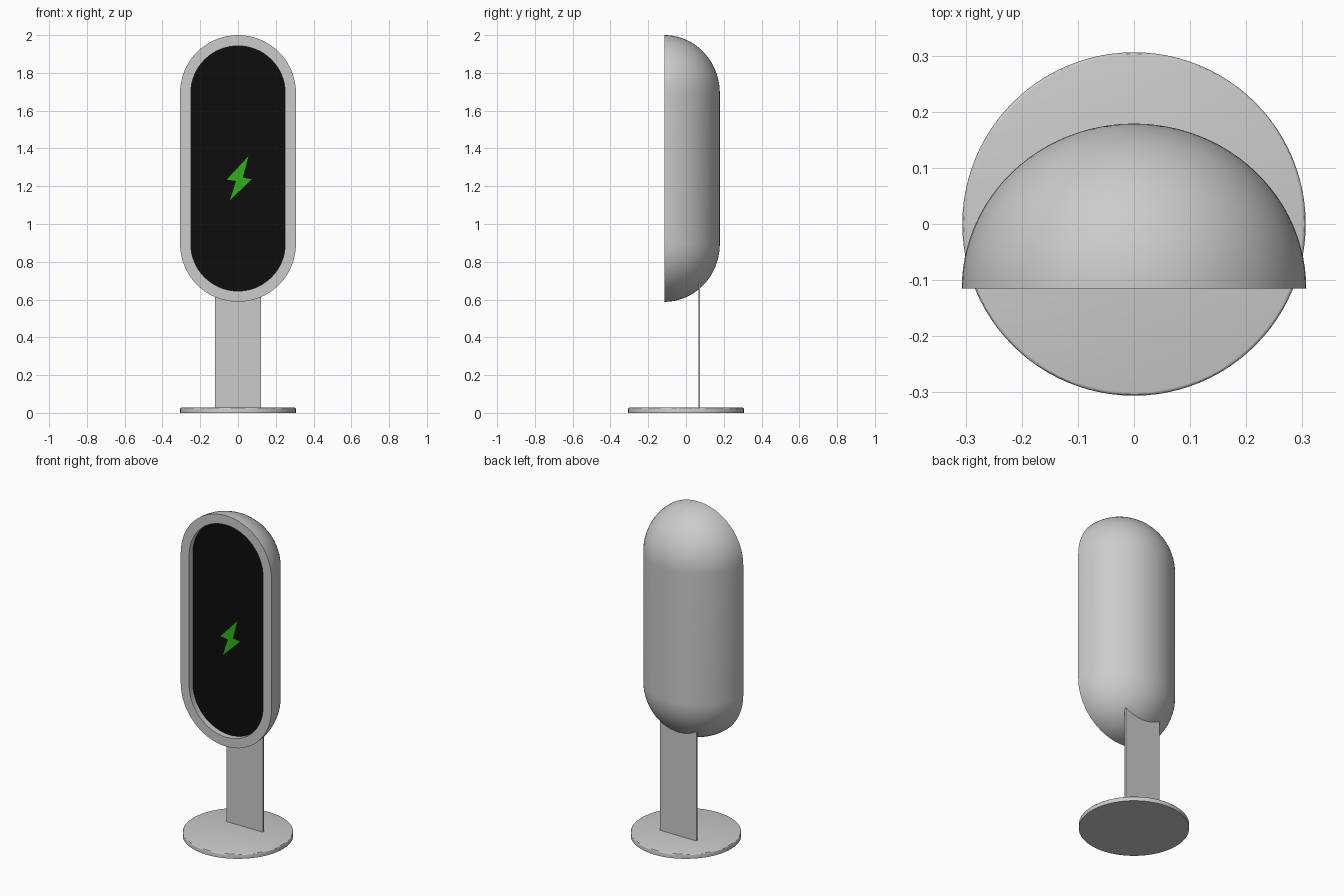
import bpy, bmesh
from math import sin, cos, pi

cube = bpy.data.objects.get("Cube")
if cube:
    bpy.data.objects.remove(cube)

CAP_LOW, CAP_HIGH = 0.895, 1.693   # centres of the rounded ends
FRONT, RECESS = -0.115, -0.08      # rim plane and screen plane
RADIUS, INNER, DEPTH = 0.307, 0.25, 0.294


def material(name, color):
    mat = bpy.data.materials.new(name)
    mat.use_nodes = True
    mat.diffuse_color = color
    mat.node_tree.nodes["Principled BSDF"].inputs["Base Color"].default_value = color
    return mat


def finish(name, bm, mat=None, smooth=False):
    bmesh.ops.remove_doubles(bm, verts=bm.verts, dist=1e-5)
    bmesh.ops.recalc_face_normals(bm, faces=bm.faces)
    mesh = bpy.data.meshes.new(name)
    bm.to_mesh(mesh)
    bm.free()
    obj = bpy.data.objects.new(name, mesh)
    bpy.context.collection.objects.link(obj)
    if mat:
        mesh.materials.append(mat)
    if smooth:
        bpy.ops.object.select_all(action='DESELECT')
        obj.select_set(True)
        bpy.context.view_layer.objects.active = obj
        bpy.ops.object.shade_smooth_by_angle()
    return obj


def stadium(bm, radius, y, steps=32):
    """Upright pill-shaped ring of vertices."""
    ring = []
    for start, z in ((0, CAP_HIGH), (pi, CAP_LOW)):
        for i in range(steps + 1):
            a = start + pi * i / steps
            ring.append(bm.verts.new((radius * cos(a), y, z + radius * sin(a))))
    return ring


def prism(name, outline, y, thickness, mat):
    """Outline in x and z, extruded along y."""
    bm = bmesh.new()
    face = bm.faces.new([bm.verts.new((x, y, z)) for x, z in outline])
    result = bmesh.ops.extrude_face_region(bm, geom=[face])
    verts = [v for v in result["geom"] if isinstance(v, bmesh.types.BMVert)]
    bmesh.ops.translate(bm, verts=verts, vec=(0, thickness, 0))
    return finish(name, bm, mat)


# Housing: recess wall, flat rim, then the domed back
sections = [(INNER, RECESS), (INNER, FRONT)]
for i in range(25):
    t = pi / 2 * i / 24
    sections.append((RADIUS * cos(t), FRONT + DEPTH * sin(t)))
bm = bmesh.new()
rings = [stadium(bm, r, y) for r, y in sections]
for a, b in zip(rings, rings[1:]):
    for i in range(len(a)):
        j = (i + 1) % len(a)
        bm.faces.new((a[i], a[j], b[j], b[i]))
finish("housing", bm, smooth=True)

# Screen
bm = bmesh.new()
bm.faces.new(stadium(bm, INNER, RECESS))
screen = finish("screen", bm, material("screen_black", (0.004, 0.004, 0.004, 1)))
if screen.data.polygons[0].normal.y > 0:
    screen.data.flip_normals()

# Charging symbol
bolt = [(0.055, 1.358), (-0.06, 1.235), (-0.01, 1.228), (-0.043, 1.125),
        (0.072, 1.237), (0.025, 1.245)]
prism("charge_symbol", bolt, RECESS - 0.004, 0.003,
      material("charge_green", (0.03, 0.45, 0.01, 1)))

# Stem plate
W = 0.122
prism("stem", [(-W, 0.02), (W, 0.02), (W, 0.7), (-W, 0.7)], 0.065, 0.01, None)

# Base disc with softened rim
bm = bmesh.new()
bmesh.ops.create_cone(bm, cap_ends=True, segments=96, radius1=0.306,
                      radius2=0.306, depth=0.028)
bmesh.ops.translate(bm, verts=bm.verts, vec=(0, 0, 0.014))
rim = [e for e in bm.edges if all(v.co.z > 0.02 for v in e.verts)]
bmesh.ops.bevel(bm, geom=rim, offset=0.006, segments=3, profile=0.5,
                affect='EDGES')
finish("base", bm, smooth=True)
